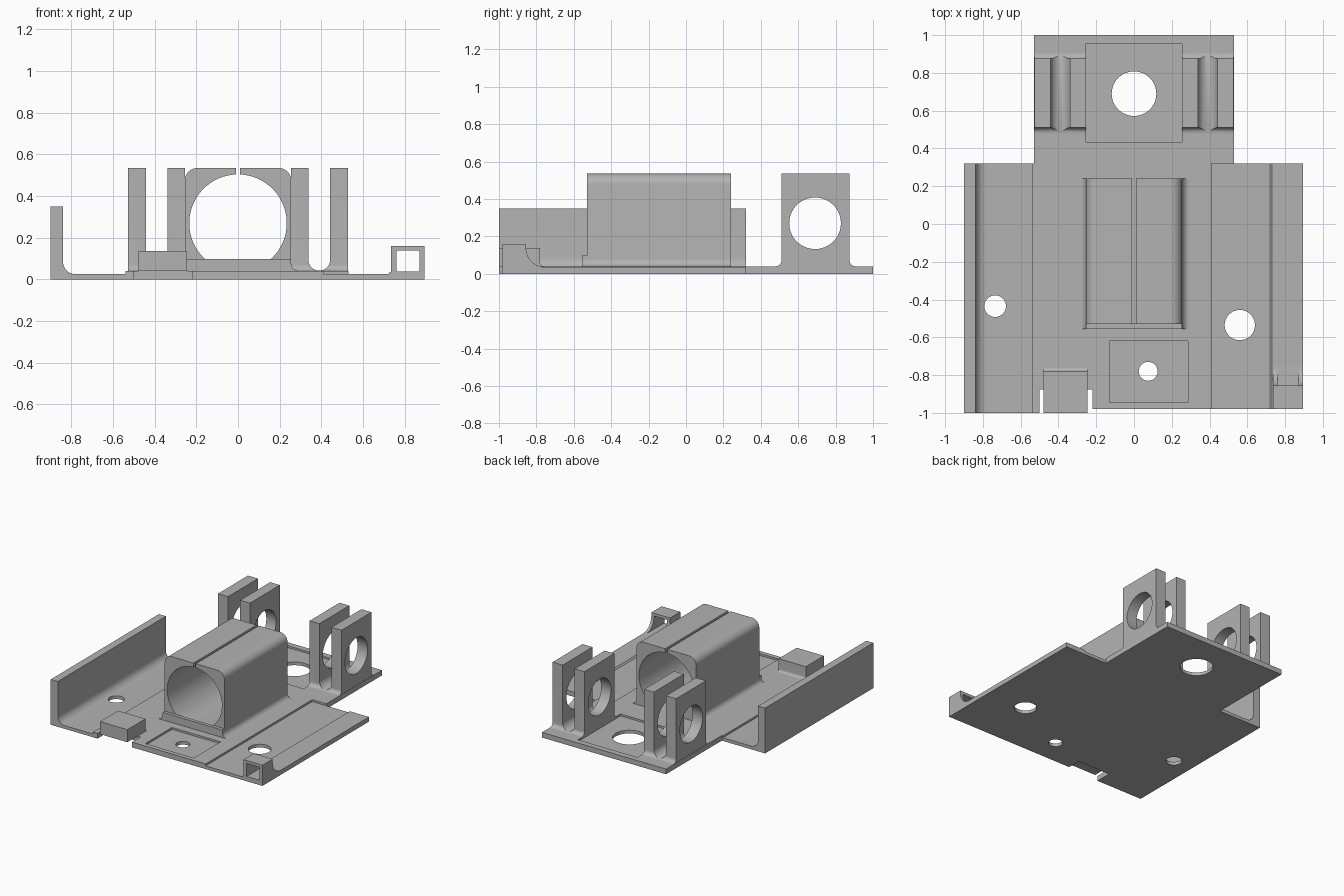
import bpy, bmesh
from math import cos, sin, radians

if "Cube" in bpy.data.objects:
    bpy.data.objects.remove(bpy.data.objects["Cube"], do_unlink=True)

grey = bpy.data.materials.new("machined grey")
grey.use_nodes = True
colour = (0.45, 0.45, 0.45, 1)
grey.diffuse_color = colour
grey.node_tree.nodes["Principled BSDF"].inputs["Base Color"].default_value = colour


def arc(cx, cy, r, start, end, steps=10):
    angles = [radians(start + (end - start) * i / steps) for i in range(steps + 1)]
    return [(cx + r * cos(a), cy + r * sin(a)) for a in angles]


def circle(cx, cy, r):
    return arc(cx, cy, r, 0, 360, 64)[:-1]


def rect(u0, u1, v0, v1):
    return [(u0, v0), (u1, v0), (u1, v1), (u0, v1)]


def prism(name, points, axis, start, end):
    """Extrude a flat outline along an axis; the outline uses the other two axes in order."""
    place = {"x": lambda u, v, w: (w, u, v),
             "y": lambda u, v, w: (u, w, v),
             "z": lambda u, v, w: (u, v, w)}[axis]
    bm = bmesh.new()
    low = [bm.verts.new(place(u, v, start)) for u, v in points]
    high = [bm.verts.new(place(u, v, end)) for u, v in points]
    bm.faces.new(low)
    bm.faces.new(high)
    n = len(points)
    for i in range(n):
        j = (i + 1) % n
        bm.faces.new((low[i], low[j], high[j], high[i]))
    bmesh.ops.recalc_face_normals(bm, faces=bm.faces)
    mesh = bpy.data.meshes.new(name)
    bm.to_mesh(mesh)
    bm.free()
    mesh.materials.append(grey)
    obj = bpy.data.objects.new(name, mesh)
    bpy.context.collection.objects.link(obj)
    return obj


def select(obj):
    bpy.ops.object.select_all(action="DESELECT")
    obj.select_set(True)
    bpy.context.view_layer.objects.active = obj


def cut(obj, points, axis, start, end):
    cutter = prism("cutter", points, axis, start, end)
    cutter.hide_render = True
    select(obj)
    mod = obj.modifiers.new("cut", "BOOLEAN")
    mod.operation = "DIFFERENCE"
    mod.solver = "EXACT"
    mod.object = cutter
    bpy.ops.object.modifier_apply(modifier=mod.name)
    bpy.data.objects.remove(cutter, do_unlink=True)


def mirrored(half):
    """Complete an outline from its right half, listed bottom to top."""
    return half + [(-u, v) for u, v in reversed(half)]


TOP = 0.04      # centre plate thickness
WING = 0.025    # side wing thickness
ROOT = 0.02     # raised parts start inside the plate
HIGH = 0.535    # top of clamp and lugs

# Centre plate with front notch, two shallow pockets and their holes
plate = prism("centre_plate", [
    (-0.54, -1), (-0.5, -1), (-0.5, -0.875), (-0.22, -0.875), (-0.22, -0.98),
    (0.41, -0.98), (0.41, 0.32), (0.53, 0.32), (0.53, 1), (-0.53, 1),
    (-0.53, 0.32), (-0.54, 0.32)], "z", 0, TOP)
cut(plate, rect(-0.13, 0.285, -0.945, -0.62), "z", WING, 0.1)
cut(plate, rect(-0.255, 0.255, 0.435, 0.955), "z", WING, 0.1)
cut(plate, circle(0.075, -0.78, 0.05), "z", -0.1, 0.1)
cut(plate, circle(0, 0.69, 0.118), "z", -0.1, 0.1)

# Wing on the -x side with its filleted upright wall
right_wing = prism("walled_wing",
    [(-0.9, 0), (-0.54, 0), (-0.54, WING)]
    + arc(-0.78, WING + 0.06, 0.06, 270, 180)
    + [(-0.84, 0.35), (-0.9, 0.35)], "y", -1, 0.32)
cut(right_wing, circle(-0.735, -0.435, 0.057), "z", -0.1, 0.1)

# Wing on the +x side with a raised edge strip
left_wing = prism("flat_wing",
    [(0.41, 0), (0.895, 0), (0.895, 0.036), (0.73, 0.036), (0.72, WING), (0.41, WING)],
    "y", -0.98, 0.32)
cut(left_wing, circle(0.56, -0.535, 0.08), "z", -0.1, 0.1)

# Small hollow corner socket with a concave back
socket = prism("corner_socket",
    [(-0.98, ROOT), (-0.74, ROOT), (-0.74, 0.036)]
    + arc(-0.755, 0.136, 0.1, 270, 180)
    + [(-0.855, 0.16), (-0.98, 0.16)], "x", 0.735, 0.895)
cut(socket, rect(0.76, 0.872, 0.037, 0.138), "y", -1.1, -0.6)

# Tab overhanging the front notch
prism("front_tab",
    [(-1, TOP), (-0.76, TOP)] + arc(-0.76, TOP + 0.02, 0.02, 270, 180, 6)
    + [(-0.78, 0.137), (-1, 0.137)], "x", -0.478, -0.245)

# Bored clamp block, split along its top
flare = [(0.295, ROOT)] + arc(0.295, TOP + 0.04, 0.04, 270, 180)
clamp = prism("clamp_block",
    mirrored(flare + arc(0.195, HIGH - 0.06, 0.06, 0, 90)), "y", -0.53, 0.24)
cut(clamp, circle(0, 0.27, 0.234), "y", -0.7, 0.4)
cut(clamp, rect(-0.01, 0.01, 0.4, 0.7), "y", -0.7, 0.4)
prism("clamp_lip", mirrored(flare + [(0.255, 0.098)]), "y", -0.555, -0.528)

# Pair of forked lugs with round-bottomed slots and cross holes
lug_profile = ([(0.48, ROOT), (0.905, ROOT)]
    + arc(0.905, TOP + 0.03, 0.03, 270, 180, 8)
    + [(0.875, HIGH), (0.51, HIGH)]
    + arc(0.48, TOP + 0.03, 0.03, 0, -90, 8))
for name, side in (("left_lug", 1), ("right_lug", -1)):
    inner, outer = sorted((side * 0.255, side * 0.528))
    lug = prism(name, lug_profile, "x", inner, outer)
    slot = arc(side * 0.39, 0.094, 0.052, 180, 360, 20)
    slot += [(side * 0.39 + 0.052, 0.7), (side * 0.39 - 0.052, 0.7)]
    cut(lug, slot, "y", 0.3, 1.1)
    cut(lug, circle(0.69, 0.27, 0.138), "x", -1, 1)

# Smooth the curved faces and keep edges crisp
for obj in list(bpy.context.scene.objects):
    if obj.type == "MESH":
        select(obj)
        bpy.ops.object.shade_smooth_by_angle(angle=radians(30))
